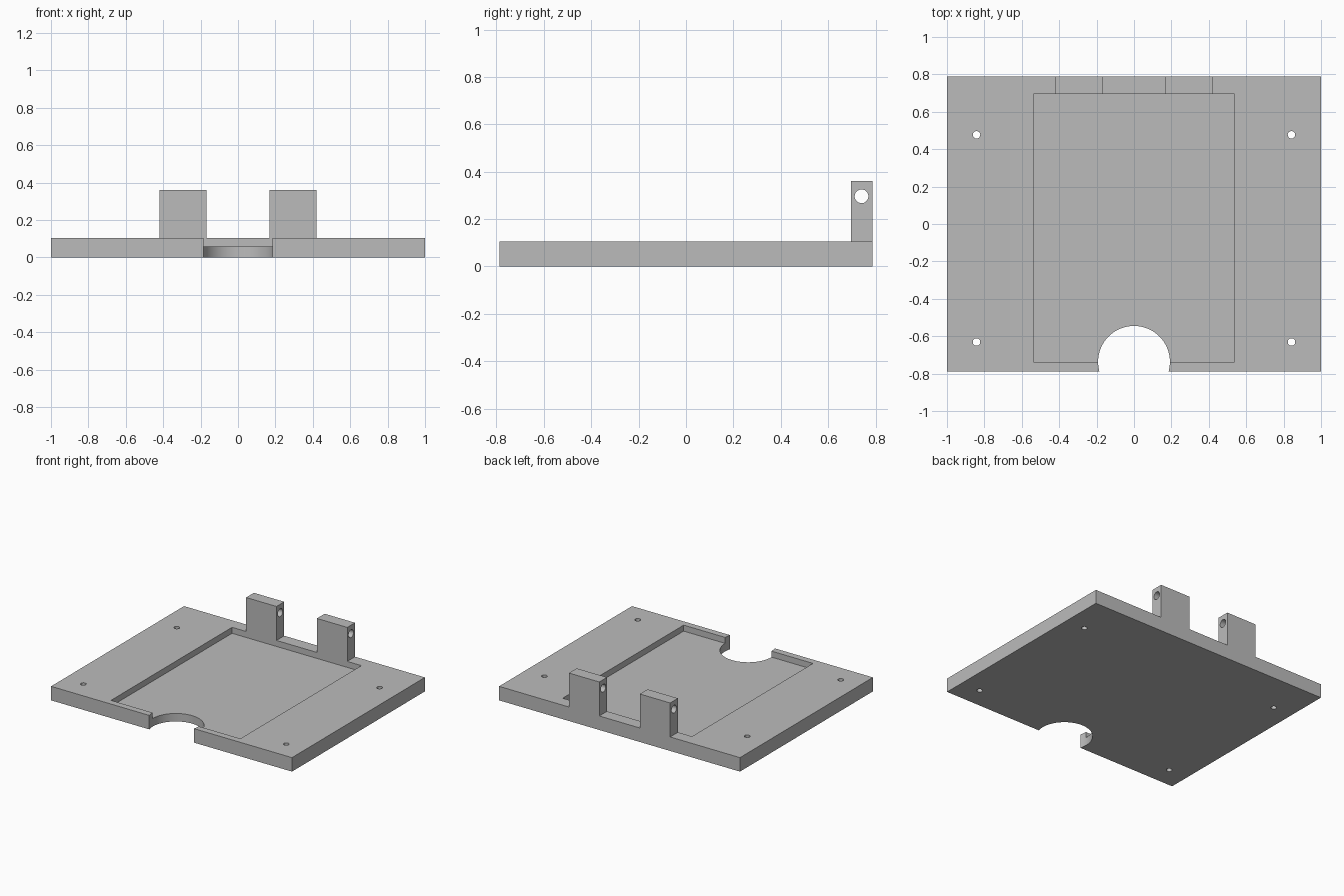
import bpy
import math
from mathutils import Matrix, Vector

cube = bpy.data.objects.get("Cube")
if cube:
    bpy.data.objects.remove(cube, do_unlink=True)

# Single grey material
grey = bpy.data.materials.new("plain grey")
grey.use_nodes = True
colour = (0.5, 0.5, 0.5, 1)
grey.diffuse_color = colour
grey.node_tree.nodes["Principled BSDF"].inputs["Base Color"].default_value = colour


def box(name, low, high):
    low, high = Vector(low), Vector(high)
    bpy.ops.mesh.primitive_cube_add(size=1)
    obj = bpy.context.object
    obj.name = name
    obj.data.transform(Matrix.Translation((low + high) / 2) @ Matrix.Diagonal((*(high - low), 1)))
    obj.data.materials.append(grey)
    return obj


def cylinder(name, centre, radius, depth, sides=48, axis="Z"):
    bpy.ops.mesh.primitive_cylinder_add(vertices=sides, radius=radius, depth=depth)
    obj = bpy.context.object
    obj.name = name
    turn = Matrix.Rotation(math.pi / 2, 4, "Y") if axis == "X" else Matrix()
    obj.data.transform(Matrix.Translation(centre) @ turn)
    obj.data.materials.append(grey)
    return obj


def cut(target, cutters):
    # Apply each cut, then discard its cutter
    bpy.context.view_layer.objects.active = target
    for cutter in cutters:
        mod = target.modifiers.new("cut", "BOOLEAN")
        mod.operation = "DIFFERENCE"
        mod.solver = "EXACT"
        mod.object = cutter
        bpy.ops.object.modifier_apply(modifier=mod.name)
        bpy.data.objects.remove(cutter, do_unlink=True)


def smooth(obj):
    bpy.ops.object.select_all(action="DESELECT")
    obj.select_set(True)
    bpy.context.view_layer.objects.active = obj
    bpy.ops.object.shade_smooth_by_angle(angle=math.radians(30))


WIDTH, DEPTH, THICK = 1.0, 0.788, 0.105
FLOOR, WALL = 0.06, 0.696

# Base plate with shallow pocket, round front notch and screw holes
plate = box("base_plate", (-WIDTH, -DEPTH, 0), (WIDTH, DEPTH, THICK))
cutters = [
    box("pocket_cutter", (-0.537, -0.739, FLOOR), (0.537, WALL, 0.3)),
    cylinder("notch_cutter", (0, -0.737, 0), 0.192, 1, 96),
]
for x in (-0.842, 0.842):
    for y in (-0.631, 0.477):
        cutters.append(cylinder("screw_hole_cutter", (x, y, 0), 0.02, 1, 32))
cut(plate, cutters)
smooth(plate)

# Pair of hinge lugs, each with a sideways pin hole
for side, x in (("right", -0.294), ("left", 0.294)):
    lug = box(side + "_hinge_lug", (x - 0.126, WALL, THICK), (x + 0.126, DEPTH, 0.36))
    cut(lug, [cylinder("pin_hole_cutter", (x, 0.741, 0.296), 0.029, 1, 48, "X")])
    smooth(lug)
